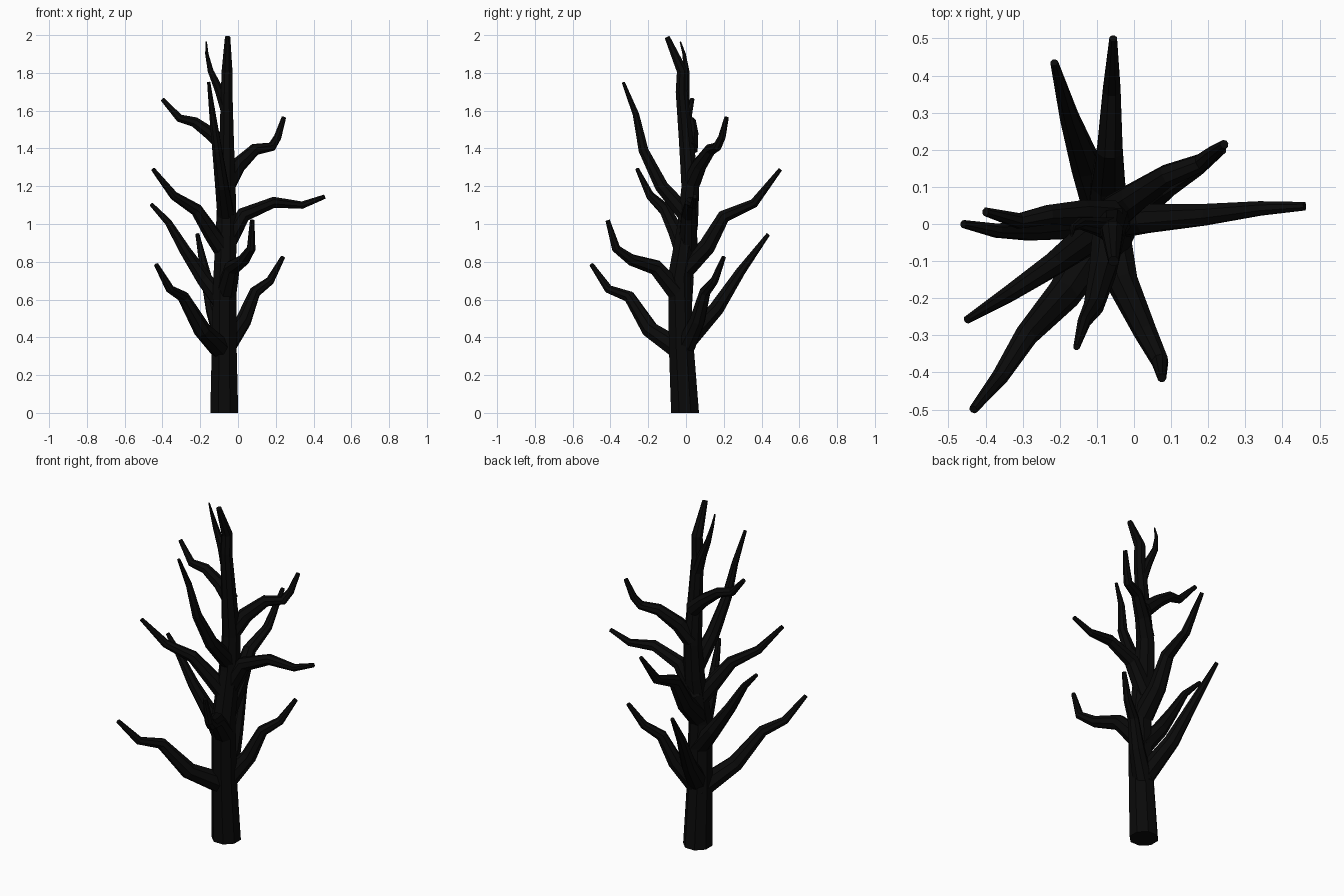
import bpy, bmesh, math
from mathutils import Vector

bark = bpy.data.materials.new("bark")
bark.diffuse_color = (0.003, 0.003, 0.003, 1)


def tube(name, pts, radii, sides=8):
    """Faceted, capped tube along a path; rings lie on the bisecting planes."""
    pts = [Vector(p) for p in pts]
    segs = [(b - a).normalized() for a, b in zip(pts, pts[1:])]
    bm = bmesh.new()
    rings, side = [], None
    for i, (p, r) in enumerate(zip(pts, radii)):
        t = (segs[max(i - 1, 0)] + segs[min(i, len(segs) - 1)]).normalized()
        ref = side or (Vector((1, 0, 0)) if abs(t.x) < 0.8 else Vector((0, 1, 0)))
        side = (ref - t * ref.dot(t)).normalized()
        up = t.cross(side)
        angles = [2 * math.pi * (k + 0.5) / sides for k in range(sides)]
        rings.append([bm.verts.new(p + r * (side * math.cos(a) + up * math.sin(a)))
                      for a in angles])
    for lo, hi in zip(rings, rings[1:]):
        for k in range(sides):
            n = (k + 1) % sides
            bm.faces.new((lo[k], lo[n], hi[n], hi[k]))
    bm.faces.new(rings[0][::-1])
    bm.faces.new(rings[-1])
    me = bpy.data.meshes.new(name)
    bm.to_mesh(me)
    bm.free()
    me.materials.append(bark)
    ob = bpy.data.objects.new(name, me)
    bpy.context.collection.objects.link(ob)
    return ob


def branch(name, r0, r1, *pts):
    """Branch tapering evenly with length from r0 to r1."""
    d = [0]
    for a, b in zip(pts, pts[1:]):
        d.append(d[-1] + math.dist(a, b))
    tube(name, pts, [r0 + (r1 - r0) * x / d[-1] for x in d])


# Trunk with a leaning tip
trunk = tube("trunk",
             [(-.073, -.005, 0), (-.073, -.025, .35), (-.07, -.035, .72), (-.062, .01, 1.0),
              (-.06, .023, 1.2), (-.06, .0, 1.45), (-.06, -.024, 1.7), (-.058, -.02, 1.81),
              (-.055, -.1, 1.99)],
             [.08, .071, .065, .058, .051, .041, .033, .031, .015])
for v in trunk.data.vertices:
    if v.co.z < 0.05:
        v.co.z = 0  # level base

# Lower branches
branch("low_front_left_branch", .062, .012, (-.07, -.01, .32), (-.19, -.19, .44),
       (-.29, -.30, .615), (-.36, -.41, .655), (-.433, -.5, .785))
branch("low_right_branch", .055, .012, (-.06, 0, .36), (.03, .06, .49), (.09, .10, .64),
       (.17, .15, .70), (.238, .20, .825))
branch("low_back_branch", .058, .011, (-.07, 0, .38), (-.13, .16, .55), (-.175, .29, .75),
       (-.215, .435, .945))
branch("low_left_branch", .055, .011, (-.07, -.02, .57), (-.18, 0, .71), (-.28, -.015, .86),
       (-.37, -.018, 1.01), (-.46, 0, 1.105))
branch("low_front_branch", .058, .012, (-.065, -.03, .62), (-.03, -.16, .77),
       (.03, -.29, .81), (.07, -.37, .87), (.075, -.415, 1.02))

# Middle branches
branch("mid_back_branch", .06, .011, (-.07, -.01, .76), (-.07, .11, .88), (-.065, .20, 1.04),
       (-.06, .36, 1.11), (-.056, .5, 1.29))
branch("mid_front_left_branch", .052, .011, (-.07, -.01, .85), (-.14, -.05, .95),
       (-.22, -.11, 1.075), (-.34, -.19, 1.15), (-.45, -.258, 1.29))
branch("mid_right_branch", .055, .012, (-.07, .01, .88), (.03, .015, 1.05),
       (.19, .025, 1.115), (.34, .042, 1.10), (.46, .048, 1.145))
branch("mid_front_branch", .048, .009, (-.065, 0, 1.05), (-.085, -.13, 1.20),
       (-.11, -.225, 1.39), (-.135, -.265, 1.58), (-.155, -.332, 1.75))

# Upper branches
branch("upper_right_branch", .05, .012, (-.055, .03, 1.22), (0, .07, 1.31), (.09, .13, 1.395),
       (.18, .165, 1.41), (.21, .19, 1.46), (.243, .215, 1.565))
branch("upper_left_branch", .045, .012, (-.06, .02, 1.40), (-.14, .03, 1.475),
       (-.23, .025, 1.54), (-.31, .008, 1.56), (-.4, .033, 1.66))
branch("top_left_twig", .034, .004, (-.06, -.015, 1.60), (-.10, -.005, 1.71),
       (-.145, .002, 1.81), (-.165, -.01, 1.90), (-.168, -.03, 1.965))
